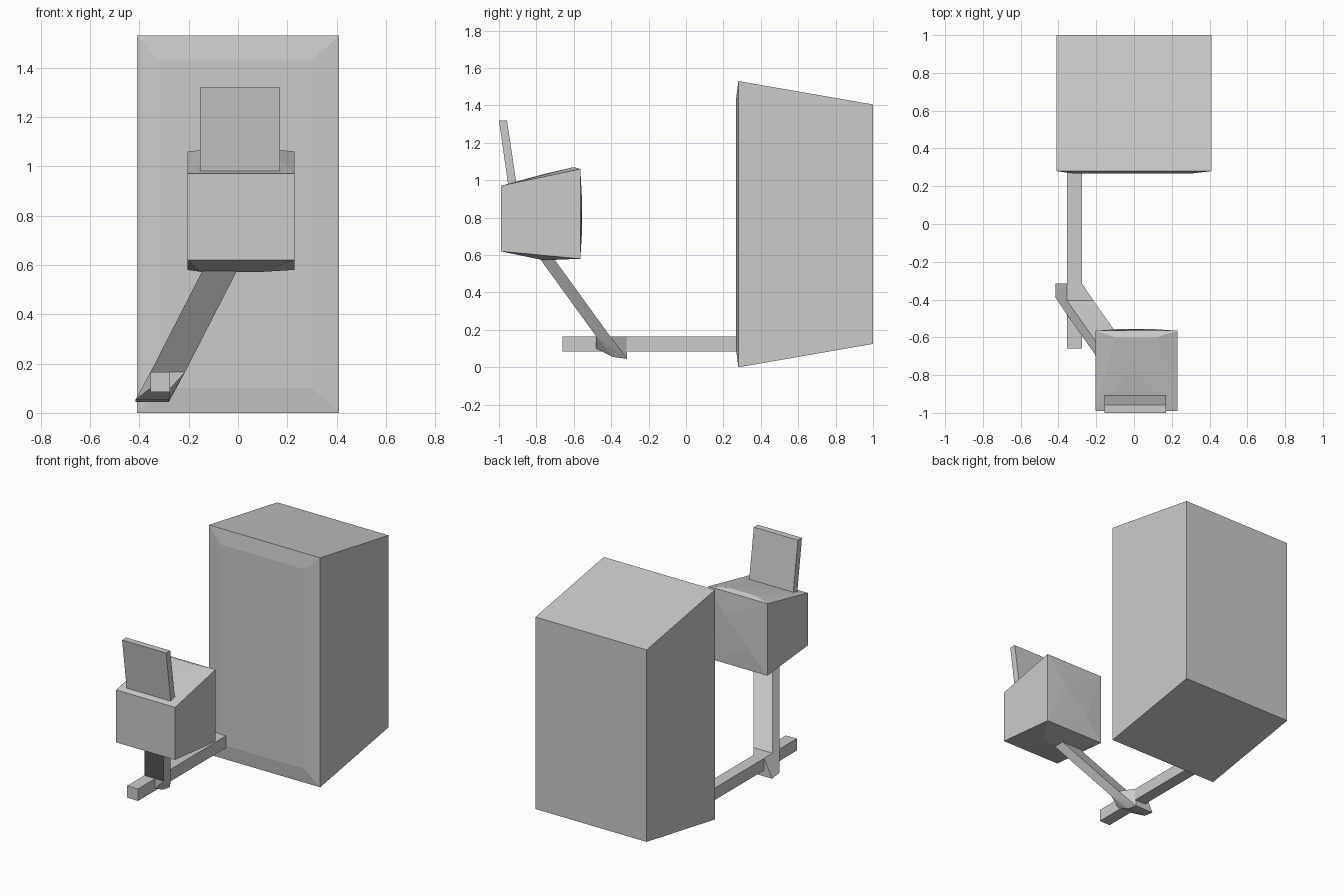
import bpy, bmesh, math

if "Cube" in bpy.data.objects:
    bpy.data.objects.remove(bpy.data.objects["Cube"])


def hull(name, points):
    """Flat-faced convex solid wrapped around a few corner points."""
    bm = bmesh.new()
    for p in points:
        bm.verts.new(p)
    bmesh.ops.convex_hull(bm, input=bm.verts[:])
    loose = [v for v in bm.verts if not v.link_faces]
    bmesh.ops.delete(bm, geom=loose, context='VERTS')
    bmesh.ops.dissolve_limit(bm, angle_limit=math.radians(0.3),
                             verts=bm.verts[:], edges=bm.edges[:])
    bmesh.ops.recalc_face_normals(bm, faces=bm.faces[:])
    mesh = bpy.data.meshes.new(name)
    bm.to_mesh(mesh)
    bm.free()
    obj = bpy.data.objects.new(name, mesh)
    bpy.context.collection.objects.link(obj)
    return obj


def rect_y(x0, x1, z0, z1, y):
    """Corners of an upright rectangle facing y."""
    return [(x, y, z) for x in (x0, x1) for z in (z0, z1)]


def rect_z(x0, x1, y0, y1, z):
    """Corners of a level rectangle."""
    return [(x, y, z) for x in (x0, x1) for y in (y0, y1)]


# Tall cabinet, tapering to the back, with a shallow raised front panel
hull("cabinet",
     rect_y(-0.41, 0.41, 0.0, 1.53, 0.28)
     + rect_y(-0.41, 0.41, 0.125, 1.405, 1.0)
     + rect_y(-0.32, 0.30, 0.10, 1.43, 0.267))

# Level bar running forward from the cabinet
hull("base_bar",
     rect_y(-0.355, -0.275, 0.085, 0.165, -0.66)
     + rect_y(-0.355, -0.275, 0.085, 0.165, 0.30))

# Slanted arm rising to the box
hull("slanted_arm",
     rect_z(-0.355, -0.215, -0.48, -0.405, 0.165)
     + rect_z(-0.122, 0.018, -0.81, -0.735, 0.62))

# Faceted joint between arm and bar
hull("arm_joint",
     rect_z(-0.355, -0.215, -0.48, -0.405, 0.165)
     + [(-0.355, -0.315, 0.165), (-0.275, -0.315, 0.165),
        (-0.355, -0.48, 0.10), (-0.275, -0.48, 0.10),
        (-0.415, -0.39, 0.055), (-0.28, -0.39, 0.055),
        (-0.415, -0.315, 0.045), (-0.28, -0.315, 0.045)])

# Front box, flaring to the back, with slightly bulged top, bottom and back
hull("front_box",
     rect_y(-0.205, 0.23, 0.62, 0.97, -0.99)
     + rect_y(-0.205, 0.23, 0.58, 1.06, -0.565)
     + [(-0.10, -0.60, 1.07), (0.12, -0.60, 1.07), (0.0, -0.76, 1.033),
        (-0.15, -0.76, 0.572), (0.10, -0.76, 0.572),
        (-0.08, -0.556, 0.72), (0.10, -0.556, 0.90)])

# Thin tilted backrest panel
hull("back_panel",
     rect_z(-0.155, 0.17, -0.95, -0.905, 0.97)
     + rect_z(-0.155, 0.17, -1.0, -0.957, 1.32))
